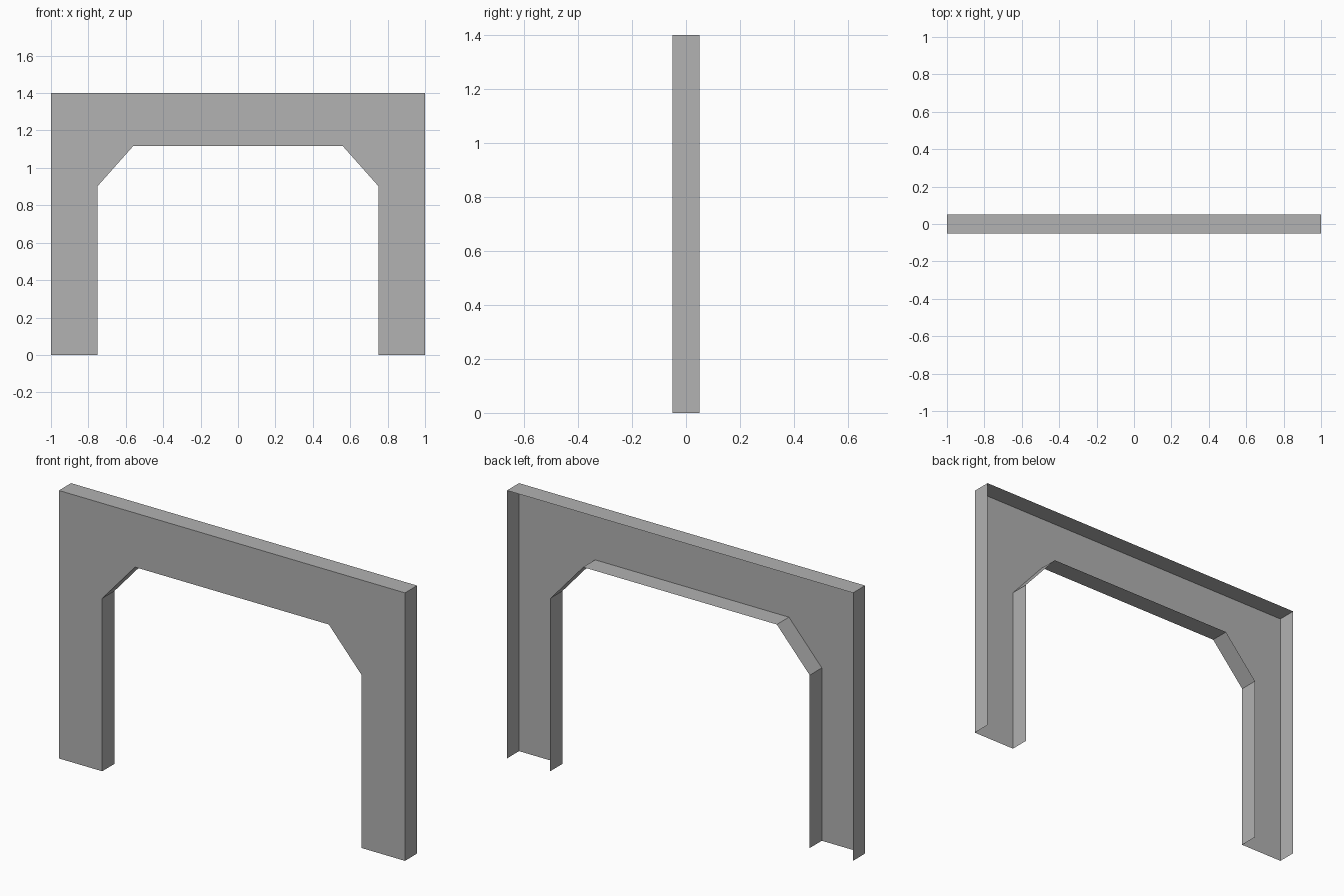
import bpy
import bmesh

if "Cube" in bpy.data.objects:
    bpy.data.objects.remove(bpy.data.objects["Cube"])

DEPTH = 0.05  # half the frame thickness

# Right half of the arch outline (x, z), mirrored to make the left half
half = [(0.56, 1.117), (0.75, 0.903), (0.75, 0.0), (1.0, 0.0), (1.0, 1.4)]
outline = half + [(-x, z) for x, z in reversed(half)]

# Front panel, extruded backwards to form the rims
bm = bmesh.new()
front = bm.faces.new([bm.verts.new((x, -DEPTH, z)) for x, z in outline])
result = bmesh.ops.extrude_face_region(bm, geom=[front], use_keep_orig=True)
new_verts = [g for g in result["geom"] if isinstance(g, bmesh.types.BMVert)]
bmesh.ops.translate(bm, verts=new_verts, vec=(0, 2 * DEPTH, 0))
bmesh.ops.recalc_face_normals(bm, faces=bm.faces[:])

# The shell is open at the back and under both legs
open_faces = [f for f in bm.faces
              if all(v.co.y > 0 for v in f.verts)
              or all(v.co.z < 0.001 for v in f.verts)]
bmesh.ops.delete(bm, geom=open_faces, context='FACES')

mesh = bpy.data.meshes.new("door_frame")
bm.to_mesh(mesh)
bm.free()

# Plain grey finish
grey = bpy.data.materials.new("grey")
grey.diffuse_color = (0.445, 0.445, 0.445, 1.0)
grey.use_nodes = True
grey.node_tree.nodes["Principled BSDF"].inputs["Base Color"].default_value = grey.diffuse_color
mesh.materials.append(grey)

frame = bpy.data.objects.new("door_frame", mesh)
bpy.context.collection.objects.link(frame)
